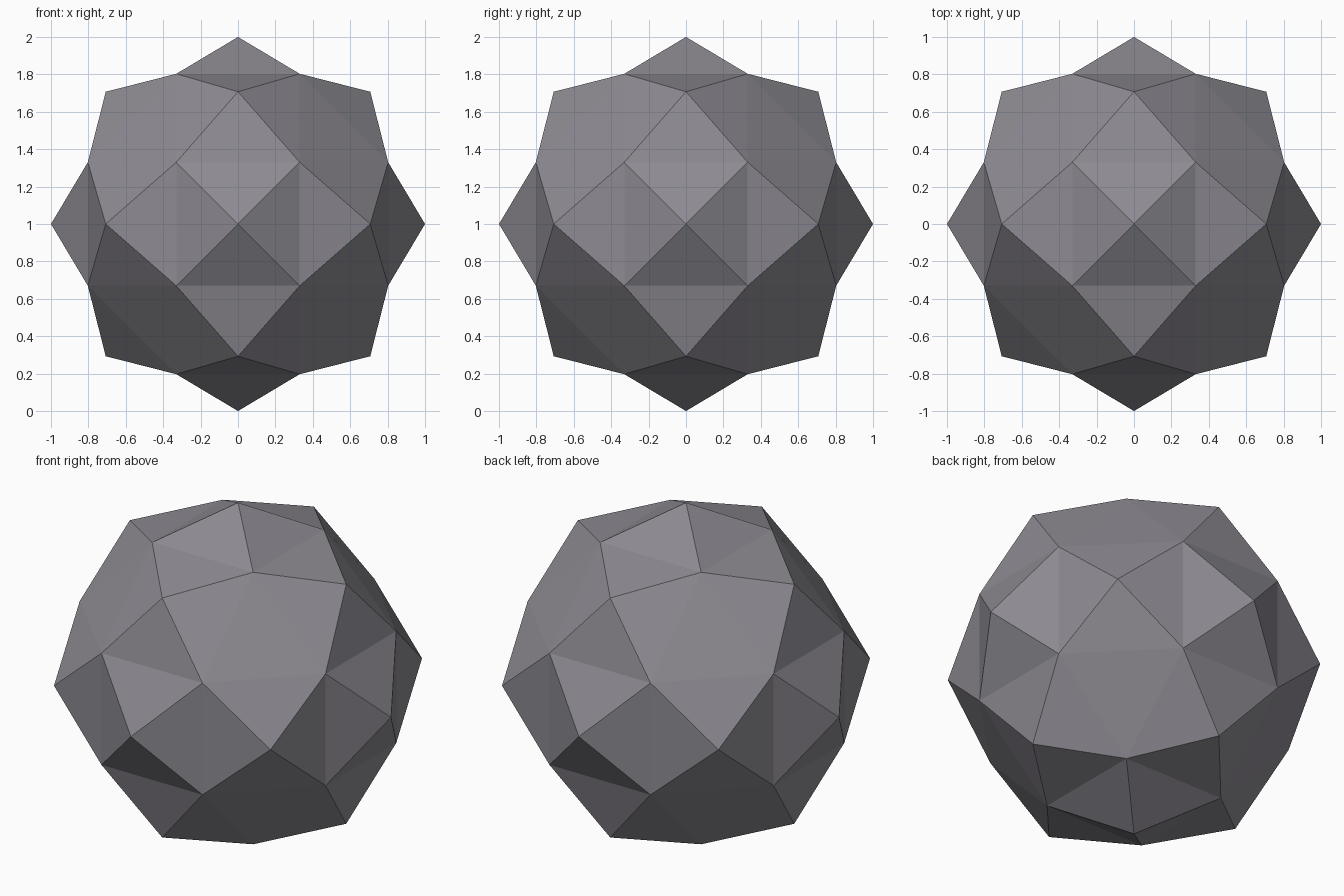
import bpy
import bmesh
from itertools import product
from mathutils import Vector

cube = bpy.data.objects.get("Cube")
if cube:
    bpy.data.objects.remove(cube)

INNER, SHOULDER = 0.33, 0.803   # corners of the six raised squares
RIM = 0.5 ** 0.5                # outer corners between neighbouring squares


def on_axis(axis, along, u, v):
    """Point with the given coordinates cycled onto one axis."""
    p = Vector((0, 0, 0))
    p[axis], p[(axis + 1) % 3], p[(axis + 2) % 3] = along, u, v
    return p


# Convex core from the square corners and the rim corners
bm = bmesh.new()
for axis in range(3):
    for s, t, r in product((-1, 1), repeat=3):
        bm.verts.new(on_axis(axis, s * SHOULDER, t * INNER, r * INNER))
    for s, t in product((-1, 1), repeat=2):
        bm.verts.new(on_axis(axis, 0, s * RIM, t * RIM))
bmesh.ops.convex_hull(bm, input=bm.verts)
bmesh.ops.dissolve_limit(bm, angle_limit=0.02, verts=bm.verts, edges=bm.edges)
bmesh.ops.recalc_face_normals(bm, faces=bm.faces)

# Raise a pyramid on each of the six axis-facing squares
squares = [f for f in bm.faces if max(abs(c) for c in f.normal) > 0.99]
bmesh.ops.poke(bm, faces=squares, offset=1 - SHOULDER)
bmesh.ops.translate(bm, verts=bm.verts, vec=(0, 0, 1))

mesh = bpy.data.meshes.new("faceted_ball")
bm.to_mesh(mesh)
bm.free()

# Single grey finish
grey = bpy.data.materials.new("warm grey")
grey.use_nodes = True
colour = (0.266, 0.255, 0.285, 1)
grey.diffuse_color = colour
grey.node_tree.nodes["Principled BSDF"].inputs["Base Color"].default_value = colour
mesh.materials.append(grey)

ball = bpy.data.objects.new("faceted_ball", mesh)
bpy.context.collection.objects.link(ball)
